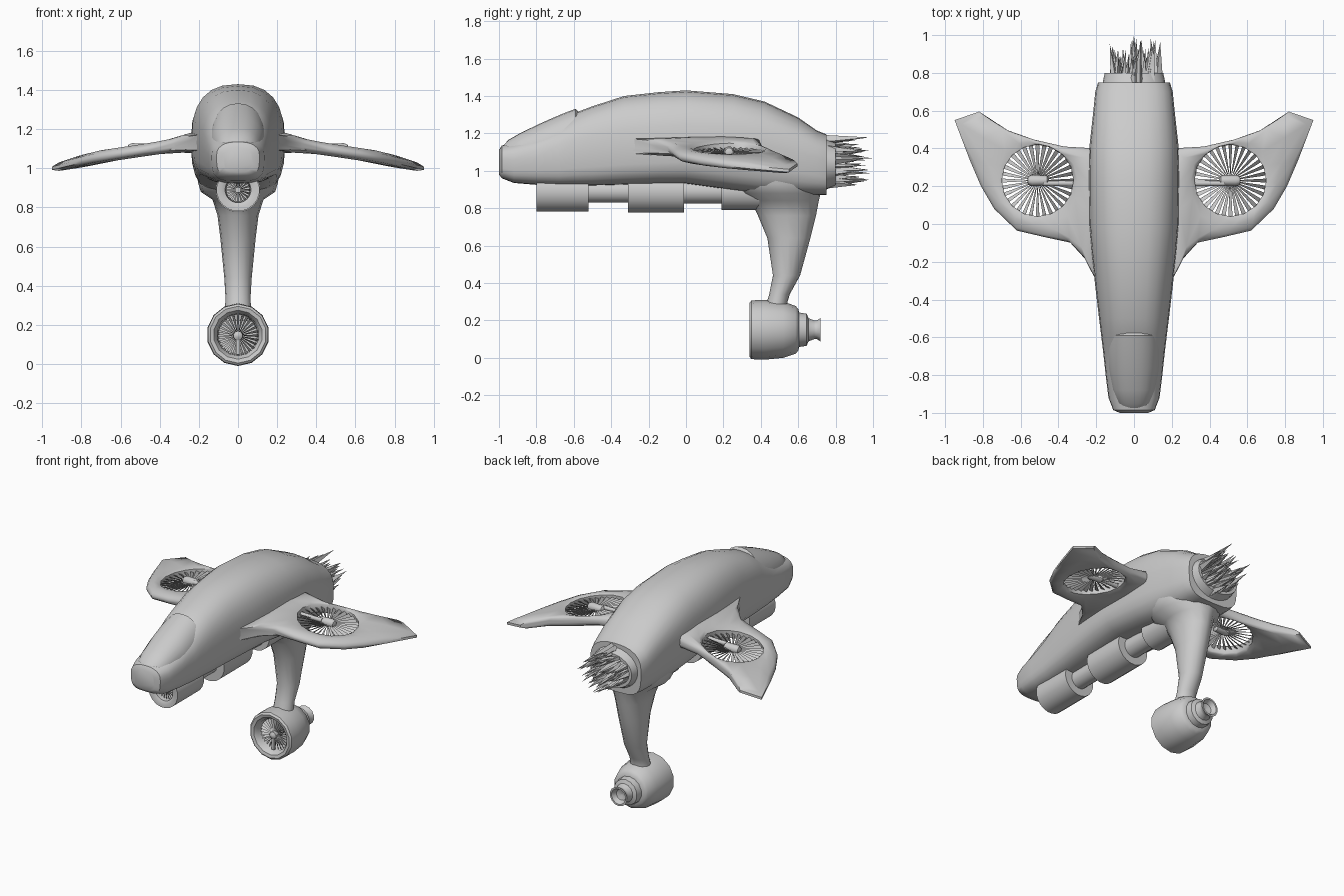
import bpy, bmesh, math, random
from mathutils import Matrix, Vector

if "Cube" in bpy.data.objects:
    bpy.data.objects.remove(bpy.data.objects["Cube"])

random.seed(4)
GREY = bpy.data.materials.new("hull_grey")
GREY.diffuse_color = (0.6, 0.6, 0.6, 1)
GREY.use_nodes = True
GREY.node_tree.nodes["Principled BSDF"].inputs["Base Color"].default_value = GREY.diffuse_color


def finish(name, bm, angle=40, recalc=True):
    if recalc:
        bmesh.ops.recalc_face_normals(bm, faces=bm.faces)
    me = bpy.data.meshes.new(name)
    bm.to_mesh(me)
    bm.free()
    me.materials.append(GREY)
    ob = bpy.data.objects.new(name, me)
    bpy.context.collection.objects.link(ob)
    bpy.ops.object.select_all(action='DESELECT')
    ob.select_set(True)
    bpy.context.view_layer.objects.active = ob
    bpy.ops.object.shade_smooth_by_angle(angle=math.radians(angle))
    return ob


def loft(name, rings, closed=False, angle=40):
    """Skin a list of equal-length point rings; cap the ends unless closed."""
    bm = bmesh.new()
    vs = [[bm.verts.new(p) for p in r] for r in rings]
    n = len(vs[0])
    pairs = list(zip(vs, vs[1:]))
    if closed:
        pairs.append((vs[-1], vs[0]))
    for a, b in pairs:
        for i in range(n):
            j = (i + 1) % n
            bm.faces.new((a[i], a[j], b[j], b[i]))
    if not closed:
        bm.faces.new(vs[0])
        bm.faces.new(vs[-1])
    return finish(name, bm, angle)


def spow(v, e):
    return math.copysign(abs(v) ** e, v)


def section(y, top, mid, bot, hw, n=24, up=2.5, low=3.6):
    """Hull cross-section: round above its widest line, boxier below."""
    pts = []
    for i in range(n):
        t = 2 * math.pi * i / n
        c, s = math.cos(t), math.sin(t)
        e = 2 / (up if s >= 0 else low)
        h = (top - mid) if s >= 0 else (mid - bot)
        pts.append((hw * spow(c, e), y, mid + h * spow(s, e)))
    return pts


def lathe(name, profile, z, n=16, angle=35):
    """Revolve (y, radius) points about a lengthwise axis at height z."""
    return loft(name, [[(max(r, 0.002) * math.cos(2 * math.pi * (i + .5) / n), y,
                         z + max(r, 0.002) * math.sin(2 * math.pi * (i + .5) / n))
                        for i in range(n)] for y, r in profile], angle=angle)


def fan(name, matrix, r0, r1, blades, pitch):
    """Ring of thin pitched blades around a local z axis."""
    bm = bmesh.new()
    for k in range(blades):
        w0, w1 = 2.2 * r0 / blades, 1.75 * r1 / blades
        pts = [(r0, -w0, -pitch), (r1, -w1, -pitch), (r1, w1, pitch), (r0, w0, pitch)]
        rot = Matrix.Rotation(2 * math.pi * k / blades, 4, 'Z')
        lo = [bm.verts.new(matrix @ rot @ Vector(p)) for p in pts]
        hi = [bm.verts.new(matrix @ rot @ (Vector(p) + Vector((0, 0, .004)))) for p in pts]
        bm.faces.new(lo)
        bm.faces.new(hi)
        for i in range(4):
            j = (i + 1) % 4
            bm.faces.new((lo[i], lo[j], hi[j], hi[i]))
    return finish(name, bm, 20)


# Fuselage: y, top, widest height, bottom, half width
hull = [(-1.0, 1.11, 1.06, .98, .075), (-.985, 1.135, 1.06, .96, .11),
        (-.92, 1.15, 1.06, .935, .135), (-.8, 1.19, 1.07, .925, .15),
        (-.68, 1.25, 1.08, .92, .163), (-.58, 1.315, 1.10, .92, .175),
        (-.5, 1.345, 1.11, .92, .185), (-.33, 1.40, 1.13, .925, .205),
        (-.15, 1.42, 1.14, .93, .225), (0, 1.43, 1.15, .93, .237),
        (.25, 1.41, 1.15, .895, .24), (.42, 1.37, 1.14, .875, .235),
        (.6, 1.285, 1.10, .87, .215), (.7, 1.215, 1.07, .87, .205),
        (.75, 1.195, 1.05, .87, .19)]
rings = [section(*h) for h in hull]
rings += [section(.75, 1.17, 1.04, .90, .165, up=2, low=2),
          section(.80, 1.15, 1.04, .92, .155, up=2, low=2),
          section(.80, 1.13, 1.04, .94, .135, up=2, low=2),
          section(.74, 1.13, 1.04, .94, .13, up=2, low=2)]
loft("fuselage", rings)

# Canopy bulging over the nose
canopy = [(-.985, 1.125, 1.09, 1.05, .05), (-.95, 1.165, 1.09, 1.05, .09),
          (-.88, 1.205, 1.10, 1.05, .115), (-.76, 1.262, 1.11, 1.05, .138),
          (-.66, 1.305, 1.13, 1.05, .145), (-.59, 1.332, 1.15, 1.05, .14),
          (-.57, 1.31, 1.15, 1.05, .12)]
loft("canopy", [section(*c, up=2.2) for c in canopy])

# Ragged torn shards at the tail
bm = bmesh.new()
for k in range(60):
    t, r = random.uniform(0, 2 * math.pi), .125 * math.sqrt(random.random())
    x, z = r * math.cos(t), 1.04 + r * math.sin(t)
    length = .25 if k == 0 else random.uniform(.1, .235)
    tip = bm.verts.new((x * 1.05 + random.uniform(-.02, .02), .75 + length,
                        z + random.uniform(-.02, .02)))
    base = [bm.verts.new((x + random.uniform(.015, .035) * math.cos(a + t), .74,
                          z + random.uniform(.015, .035) * math.sin(a + t)))
            for a in (0, 1.6, 3.1, 4.7)]
    bm.faces.new(base)
    for i in range(4):
        bm.faces.new((base[i], base[(i + 1) % 4], tip))
finish("tail_shards", bm, 10)

# Belly cannon: alternating thick and thin barrel
lathe("belly_cannon", [(-.7, 0), (-.7, .06), (-.79, .066), (-.80, .085), (-.80, .11),
                       (-.52, .11), (-.52, .06), (-.31, .06), (-.31, .115), (-.01, .115),
                       (-.01, .065), (.19, .065), (.19, .1), (.45, .1), (.45, 0)], .89, 20)
front = Matrix.Rotation(math.radians(90), 4, 'X')
fan("cannon_fan", Matrix.Translation((0, -.76, .89)) @ front, .012, .062, 20, .006)

# Tail leg: height, front y, back y, half width
leg = [(1.05, .2, .72, .215), (.93, .24, .725, .205), (.88, .28, .72, .19),
       (.84, .345, .71, .13), (.76, .385, .695, .105), (.64, .435, .665, .09),
       (.44, .465, .61, .07), (.34, .445, .555, .064), (.29, .43, .54, .066),
       (.22, .41, .55, .07)]
loft("tail_leg", [[(hw * math.cos(a * math.pi / 8),
                    (y0 + y1) / 2 + (y1 - y0) / 2 * math.sin(a * math.pi / 8), z)
                   for a in range(16)] for z, y0, y1, hw in leg])

# Engine pod under the leg, with intake and stepped nozzle
lathe("engine_pod", [(.46, 0), (.46, .1), (.37, .108), (.345, .125), (.34, .145),
                     (.35, .157), (.42, .160), (.52, .150), (.585, .128), (.60, .112),
                     (.605, .092), (.645, .086), (.655, .062), (.685, .05), (.70, .05),
                     (.72, .064), (.72, .052), (.69, .036), (.68, 0)], .15, 14)
fan("pod_fan", Matrix.Translation((0, .40, .145)) @ front, .022, .103, 28, .008)
lathe("pod_hub", [(.36, .008), (.37, .024), (.44, .026), (.46, .02)], .145, 10)
loft("pod_strut", [[(x, y, z) for x, y in ((-.01, .37), (.01, .37), (.01, .385), (-.01, .385))]
                   for z in (.05, .14)])

# Wings: outline points paired with the sides of a round fan opening
outline = [(.81, .2), (.87, .34), (.95, .55), (.82, .595), (.68, .5), (.53, .447),
           (.37, .41), (.2, .40), (.15, .2), (.15, 0), (.18, -.34), (.245, -.2),
           (.33, -.1), (.47, -.07), (.62, -.035), (.74, .08)]
CX, CY, R = .51, .23, .19
N = len(outline)


def wing_z(x):
    pts = [(0, 1.14), (.25, 1.13), (.5, 1.09), (.7, 1.06), (.95, 1.0)]
    for (a, za), (b, zb) in zip(pts, pts[1:]):
        if x <= b:
            return za + (zb - za) * (x - a) / (b - a)
    return pts[-1][1]


def wing_ring(f, half):
    ring = []
    for i, (ox, oy) in enumerate(outline):
        t = 2 * math.pi * i / N
        hx, hy = CX + R * math.cos(t), CY + R * math.sin(t)
        x, y = hx + (ox - hx) * f, hy + (oy - hy) * f
        root = 1 + 1.0 * max(0, .36 - x) / .2
        ring.append((x, y, wing_z(x) + half * min(root, 1.8)))
    return ring


levels = [(0, .024), (.12, .032), (.5, .032), (.88, .022), (1, .008),
          (1, -.008), (.88, -.022), (.5, -.032), (.12, -.032), (0, -.024)]
for side, s in (("right", 1), ("left", -1)):
    flip = lambda ring: [(s * x, y, z) for x, y, z in ring]
    loft(side + "_wing", [flip(wing_ring(f, h)) for f, h in levels], closed=True, angle=50)
    # Fan sits square to the sloping wing
    tilt = Matrix.Translation((s * CX, CY, 1.09)) @ Matrix.Rotation(s * .14, 4, 'Y')
    fan(side + "_wing_fan", tilt, .03, .194, 32, .006)
    # Hub nacelle and the arm that holds it
    for part, prof, yc, zc in (
            ("_fan_hub", [(.45, .012), (.46, .026), (.54, .03), (.56, .022), (.565, .008)], CY, 1.10),
            ("_fan_arm", [(.31, .016), (.40, .014), (.48, .014)], .215, 1.11)):
        loft(side + part, [flip([(x, yc + r * math.cos(a * math.pi / 5),
                                  zc + r * math.sin(a * math.pi / 5)) for a in range(10)])
                           for x, r in prof])
